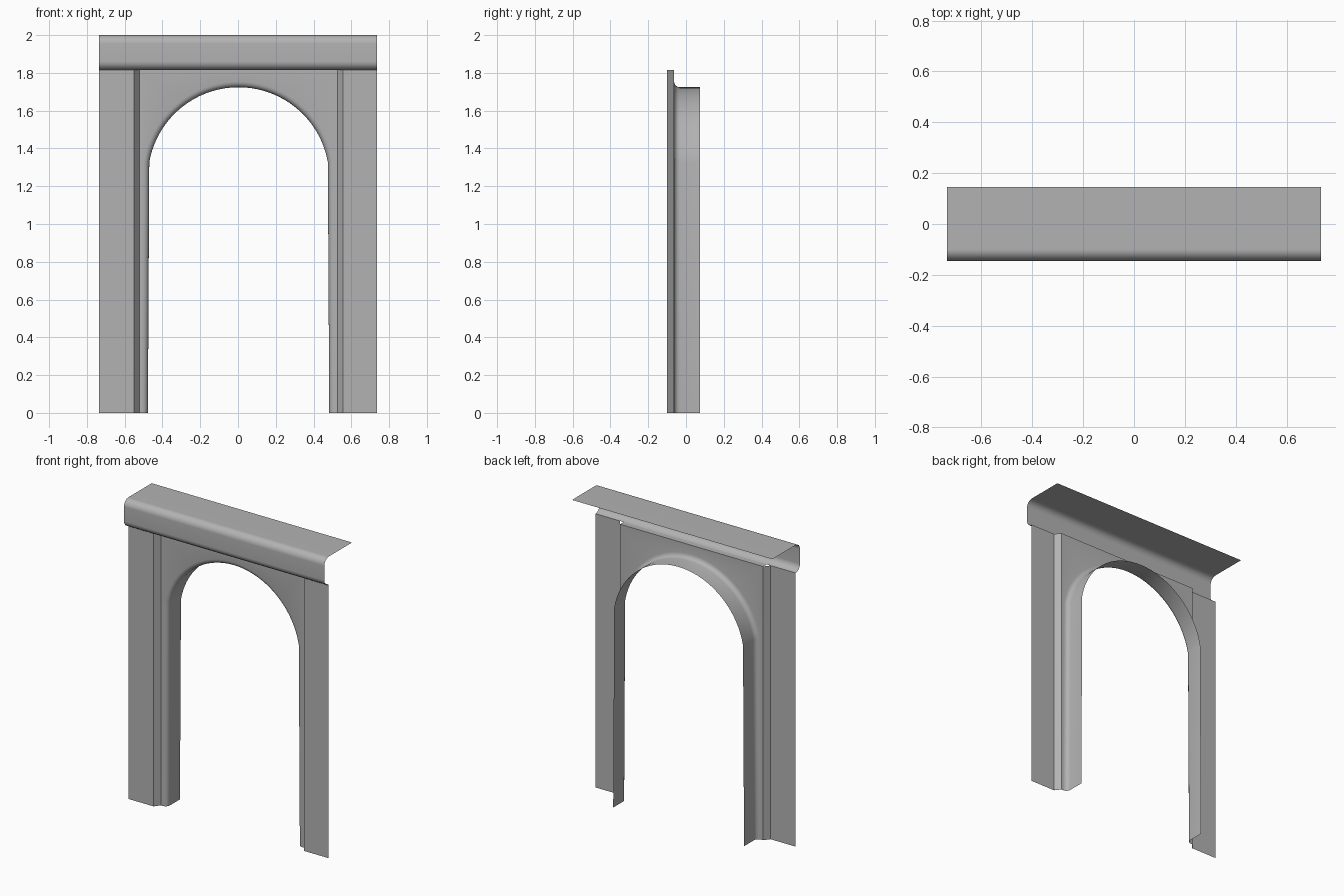
import bpy, bmesh, math
from math import sin, cos, radians

if "Cube" in bpy.data.objects:
    bpy.data.objects.remove(bpy.data.objects["Cube"])

STONE = bpy.data.materials.new("grey_stone")
STONE.diffuse_color = (0.45, 0.45, 0.45, 1)
STONE.use_nodes = True
STONE.node_tree.nodes["Principled BSDF"].inputs["Base Color"].default_value = STONE.diffuse_color


def sheet(name, rings):
    """Open surface skinned across equal-length rings of points."""
    bm = bmesh.new()
    rows = [[bm.verts.new(p) for p in ring] for ring in rings]
    for a, b in zip(rows, rows[1:]):
        for i in range(len(a) - 1):
            bm.faces.new((a[i], b[i], b[i + 1], a[i + 1]))
    mesh = bpy.data.meshes.new(name)
    bm.to_mesh(mesh)
    bm.free()
    mesh.materials.append(STONE)
    ob = bpy.data.objects.new(name, mesh)
    bpy.context.collection.objects.link(ob)
    bpy.ops.object.select_all(action='DESELECT')
    bpy.context.view_layer.objects.active = ob
    ob.select_set(True)
    bpy.ops.object.shade_smooth_by_angle(angle=radians(35))
    return ob


def arc(cx, cy, r, a0, a1, n):
    steps = [radians(a0 + (a1 - a0) * i / n) for i in range(n + 1)]
    return [(cx + r * cos(t), cy + r * sin(t)) for t in steps]


HALF, TOP, FRONT_Y, PANEL_Y = 0.735, 1.815, -0.10, -0.063
CX, CZ, R, EDGE, FILLET = 0.003, 1.244, 0.48, 0.525, 0.03

# Cornice: rounded lip, front face, rounded top edge, flat top
profile = (arc(-0.10, 1.86, 0.045, 270, 180, 4)
           + arc(-0.10, 1.955, 0.045, 180, 90, 4) + [(0.145, 2.0)])
cornice = sheet("cornice", [[(x, y, z) for y, z in profile] for x in (-HALF, HALF)])
cornice.modifiers.new("even_shading", 'WEIGHTED_NORMAL')

# Pilasters with a slanted step back to the panel
right_steps = [(CX + EDGE, PANEL_Y), (CX + 0.553, FRONT_Y), (HALF, FRONT_Y)]
left_steps = [(-HALF, FRONT_Y), (CX - 0.553, FRONT_Y), (CX - EDGE, PANEL_Y)]
for name, steps in (("right_pilaster", right_steps), ("left_pilaster", left_steps)):
    sheet(name, [[(x, y, z) for z in (0, TOP)] for x, y in steps])

# Soffit closing the gap between cornice lip and panel
sheet("soffit", [[(x, PANEL_Y, TOP), (x, FRONT_Y, TOP)]
                 for x in (CX - EDGE, CX + EDGE)])

# Arch opening path: (offset point, outward direction, panel border offset)
corner = math.degrees(math.atan2(TOP - CZ, EDGE))
right = [10 + (corner - 10) * i / 10 for i in range(11)]
middle = [corner + (180 - 2 * corner) * i / 20 for i in range(1, 20)]
angles = right + middle + [180 - a for a in reversed(right)]

path = [((0.48, 0), (1, 0), (EDGE, 0))]
for a in angles:
    c, s = cos(radians(a)), sin(radians(a))
    reach = min(EDGE / max(abs(c), 1e-6), (TOP - CZ) / s)
    path.append(((R * c, CZ + R * s), (c, s), (reach * c, CZ + reach * s)))
path.append(((-0.48, 0), (-1, 0), (-EDGE, 0)))

# Arch panel: inner reveal, rounded front edge, flat face
section = [(0, 0.073)] + arc(FILLET, PANEL_Y + FILLET, FILLET, 180, 270, 4)
rings = [[(CX + p[0] + n[0] * d, y, p[1] + n[1] * d) for p, n, b in path]
         for d, y in section]
rings.append([(CX + b[0], PANEL_Y, b[1]) for p, n, b in path])
sheet("arch_panel", rings)
